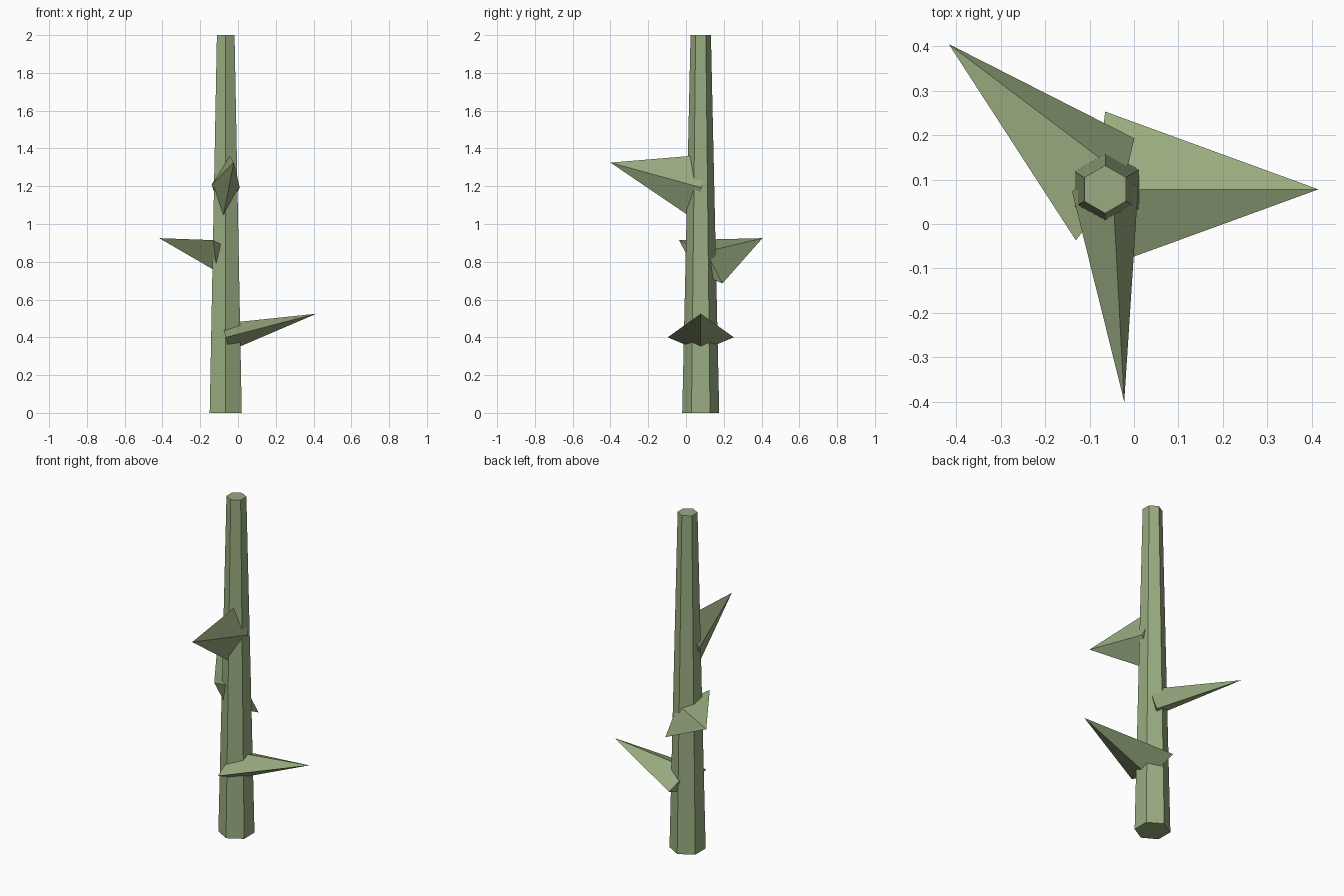
import bpy, bmesh, math
from mathutils import Vector

if "Cube" in bpy.data.objects:
    bpy.data.objects.remove(bpy.data.objects["Cube"])

green = bpy.data.materials.new("stem_green")
green.diffuse_color = (0.32, 0.41, 0.215, 1)
green.use_nodes = True
green.node_tree.nodes["Principled BSDF"].inputs["Base Color"].default_value = green.diffuse_color

AXIS = Vector((-0.065, 0.078, 0))


def make_object(name, bm):
    bmesh.ops.recalc_face_normals(bm, faces=bm.faces)
    mesh = bpy.data.meshes.new(name)
    bm.to_mesh(mesh)
    bm.free()
    mesh.materials.append(green)
    obj = bpy.data.objects.new(name, mesh)
    bpy.context.collection.objects.link(obj)
    return obj


# Tapered six-sided stem, corners facing front and back
def stem(bottom_radius, top_radius, height):
    bm = bmesh.new()
    rings = []
    for r, z in ((bottom_radius, 0), (top_radius, height)):
        rings.append([bm.verts.new(AXIS + Vector((r * math.sin(i * math.pi / 3),
                                                  r * math.cos(i * math.pi / 3), z)))
                      for i in range(6)])
    low, high = rings
    for i in range(6):
        j = (i + 1) % 6
        bm.faces.new((low[i], low[j], high[j], high[i]))
    bm.faces.new(low)
    bm.faces.new(high)
    return make_object("stem", bm)


# Flattened four-sided thorn growing from the stem axis
def thorn(name, z, tip, wide_dir, wide=0.175, thin=0.075):
    center = AXIS + Vector((0, 0, z))
    tip = Vector(tip)
    a = (tip - center).normalized()
    w = Vector(wide_dir)
    w = (w - a * w.dot(a)).normalized()
    t = a.cross(w)
    bm = bmesh.new()
    base = [bm.verts.new(center + o) for o in (w * wide, t * thin, -w * wide, -t * thin)]
    point = bm.verts.new(tip)
    for i in range(4):
        bm.faces.new((base[i], base[(i + 1) % 4], point))
    bm.faces.new(base)
    return make_object(name, bm)


stem(0.098, 0.054, 2.0)
thorn("lower_thorn", 0.40, (0.415, 0.078, 0.525), (0, 1, 0))
thorn("middle_thorn", 0.80, (-0.417, 0.405, 0.925), (-0.065, -0.113, 0.113))
thorn("upper_thorn", 1.20, (-0.022, -0.40, 1.325), (0.015, 0.045, 0.169))
